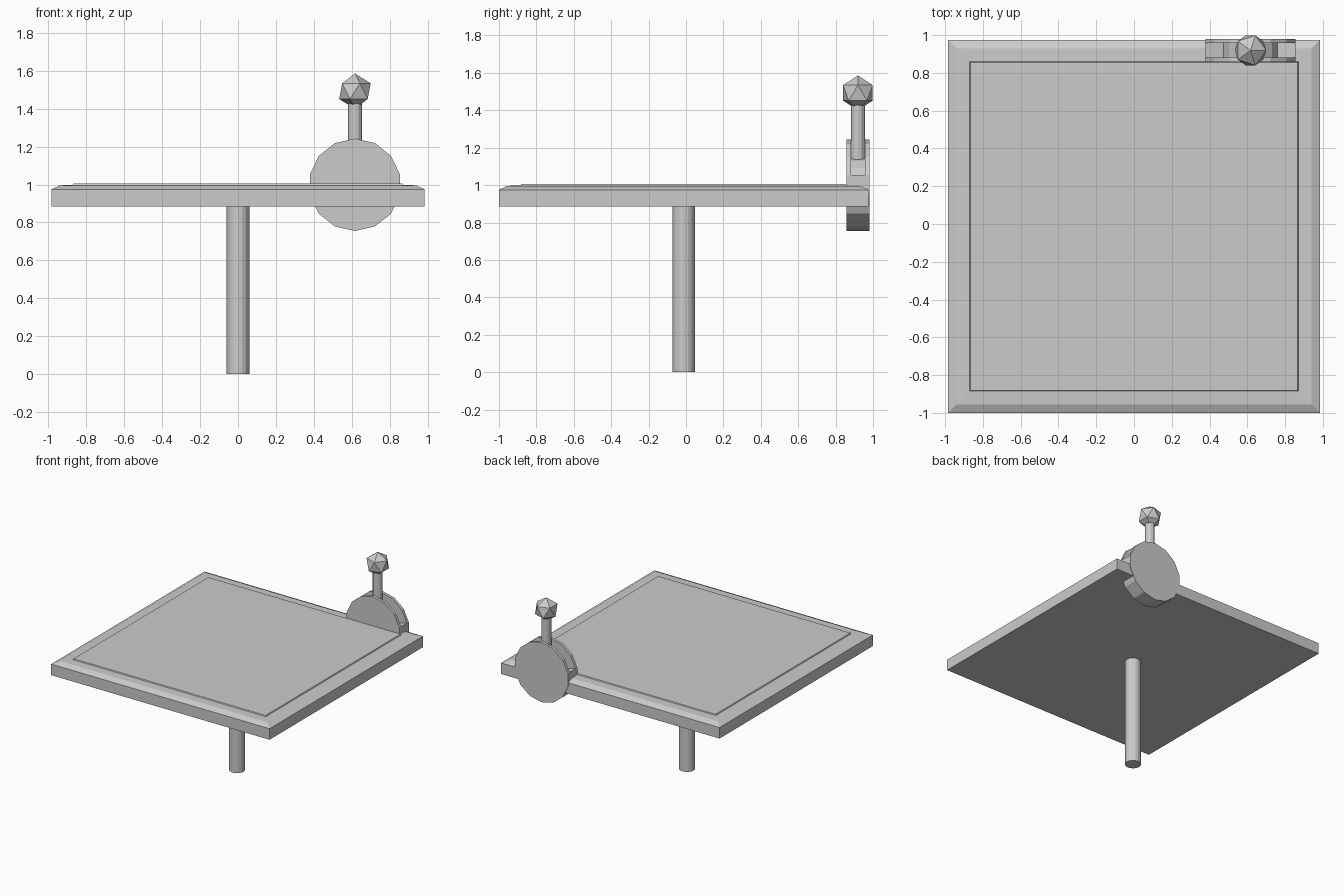
import bpy, bmesh
from math import cos, sin, pi

if "Cube" in bpy.data.objects:
    bpy.data.objects.remove(bpy.data.objects["Cube"])


def make_object(name, bm):
    bmesh.ops.recalc_face_normals(bm, faces=bm.faces[:])
    mesh = bpy.data.meshes.new(name)
    bm.to_mesh(mesh)
    bm.free()
    ob = bpy.data.objects.new(name, mesh)
    bpy.context.collection.objects.link(ob)
    return ob


def loft(name, rings):
    """Skin a stack of closed rings and cap both ends."""
    bm = bmesh.new()
    loops = [[bm.verts.new(p) for p in ring] for ring in rings]
    n = len(loops[0])
    for a, b in zip(loops, loops[1:]):
        for i in range(n):
            j = (i + 1) % n
            bm.faces.new((a[i], a[j], b[j], b[i]))
    bm.faces.new(loops[0])
    bm.faces.new(loops[-1])
    return make_object(name, bm)


def rod(name, x, y, z0, z1, r, sides):
    ring = [(x + r * cos(2 * pi * i / sides), y + r * sin(2 * pi * i / sides))
            for i in range(sides)]
    return loft(name, [[(px, py, z) for px, py in ring] for z in (z0, z1)])


# Square board: bevelled rim and slightly raised centre panel
CY = -0.0125
profile = [(0, .885), (0, .975), (.045, .996), (.115, .998),
           (.119, 1.006), (.152, 1.007)]
loft("board", [[(sx * (.985 - d), CY + sy * (.9875 - d), z)
                for sx, sy in ((-1, -1), (1, -1), (1, 1), (-1, 1))]
               for d, z in profile])

# Support post
rod("post", 0, CY, 0, .89, .06, 16)

# Lever housing: 14-sided wheel with a slot sunk into its upper rim
LX, LY, LZ, R, N = .617, .919, .999, .244, 14
angles = [pi / 2 + 2 * pi * i / N for i in range(N)]
outer = [(LX + R * cos(a), LZ + R * sin(a)) for a in angles]
inner = [(LX + .6 * R * cos(a), LZ + .6 * R * sin(a)) for a in angles]
slot_end = 3
core = ([inner[i] for i in range(-slot_end, slot_end + 1)]
        + [outer[i] for i in range(slot_end, N - slot_end + 1)])


def plate(name, shape, y0, y1):
    return loft(name, [[(x, y, z) for x, z in shape] for y in (y0, y1)])


plate("housing_core", core, LY - .038, LY + .038)
plate("housing_front_plate", outer, LY - .061, LY - .038)
plate("housing_back_plate", outer, LY + .038, LY + .061)

# Lever shaft
rod("lever_shaft", LX, LY, 1.12, 1.43, .037, 12)

# Faceted lever knob
bm = bmesh.new()
bmesh.ops.create_icosphere(bm, subdivisions=1, radius=.093)
knob = make_object("lever_knob", bm)
knob.location = (LX, LY, 1.493)
